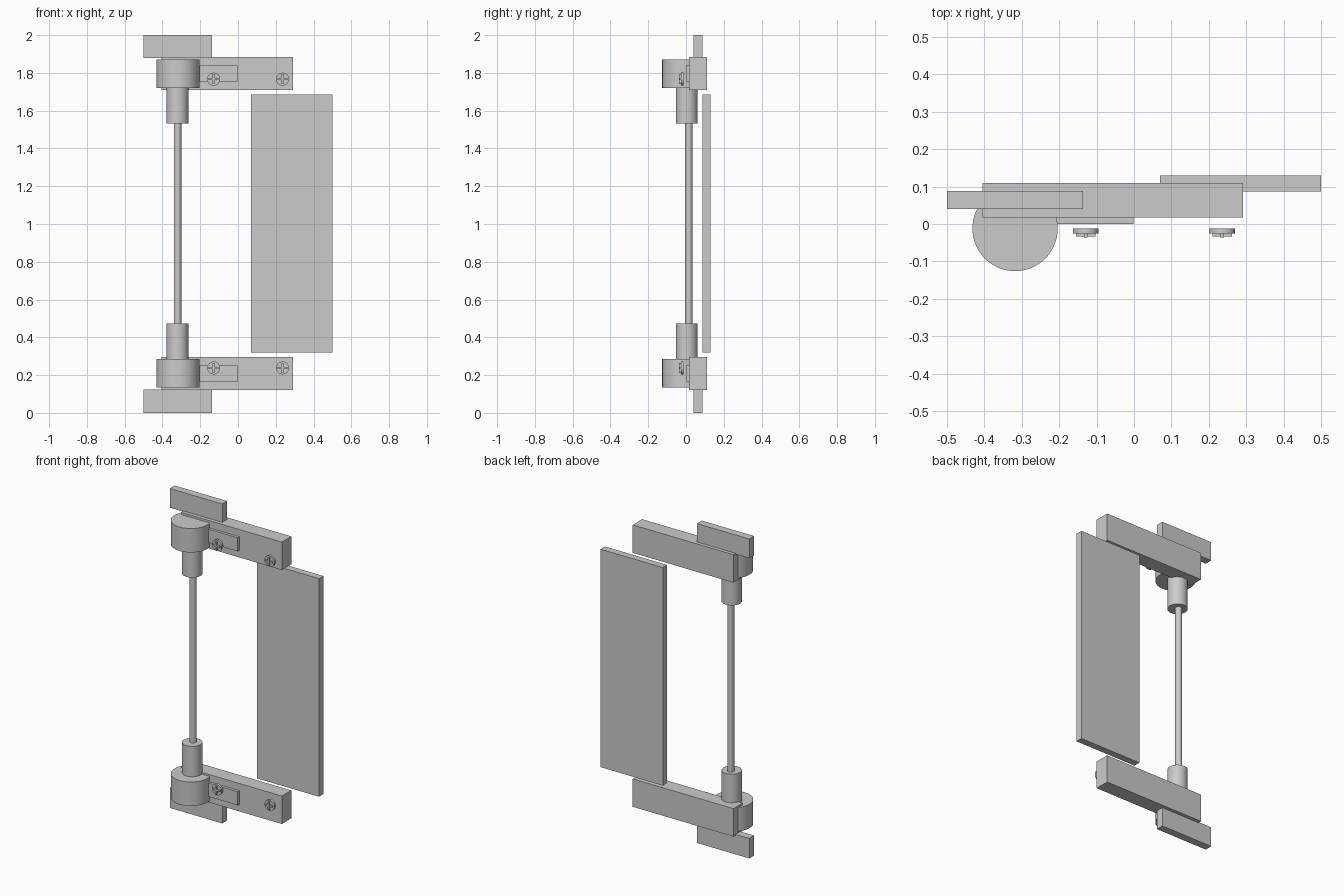
import bpy, bmesh, math
from mathutils import Matrix

if "Cube" in bpy.data.objects:
    bpy.data.objects.remove(bpy.data.objects["Cube"])

MID = 1.0025  # mirror height between the upper and lower hardware


def finish(name, bm, smooth=False):
    mesh = bpy.data.meshes.new(name)
    bm.to_mesh(mesh)
    bm.free()
    ob = bpy.data.objects.new(name, mesh)
    bpy.context.collection.objects.link(ob)
    if smooth:
        bpy.ops.object.select_all(action='DESELECT')
        ob.select_set(True)
        bpy.context.view_layer.objects.active = ob
        bpy.ops.object.shade_smooth_by_angle(angle=math.radians(35))
    return ob


def box(name, x0, x1, y0, y1, z0, z1):
    bm = bmesh.new()
    centre = Matrix.Translation(((x0 + x1) / 2, (y0 + y1) / 2, (z0 + z1) / 2))
    bmesh.ops.create_cube(bm, size=1, matrix=centre @ Matrix.Diagonal((x1 - x0, y1 - y0, z1 - z0, 1)))
    return finish(name, bm)


def cylinder(name, centre, radius, depth, along_y=False):
    bm = bmesh.new()
    m = Matrix.Translation(centre)
    if along_y:
        m = m @ Matrix.Rotation(math.pi / 2, 4, 'X')
    bmesh.ops.create_cone(bm, cap_ends=True, segments=64, radius1=radius,
                          radius2=radius, depth=depth, matrix=m)
    return finish(name, bm, True)


# Grip rod and door panel
cylinder("grip_rod", (-0.32, 0.014, MID), 0.02, 1.07)
box("panel", 0.07, 0.5, 0.087, 0.13, 0.32, 1.685)

# Outer end tabs
box("upper_tab", -0.5, -0.137, 0.04, 0.088, 1.88, 2.0)
box("lower_tab", -0.5, -0.137, 0.04, 0.088, 0.0, 0.125)

# Bracket hardware, repeated at both ends
for side, s in (("upper", 1), ("lower", -1)):
    def z(h):
        return MID + s * (h - MID)

    def slab(name, x0, x1, y0, y1, z0, z1):
        a, b = sorted((z(z0), z(z1)))
        box(f"{side}_{name}", x0, x1, y0, y1, a, b)

    slab("arm", -0.405, 0.292, 0.017, 0.11, 1.71, 1.885)
    slab("mount_plate", -0.25, -0.002, 0.0, 0.02, 1.755, 1.84)
    cylinder(f"{side}_hub", (-0.318, -0.012, z(1.796)), 0.114, 0.15)
    cylinder(f"{side}_collar", (-0.32, 0.004, z(1.626)), 0.058, 0.19)

    # Screw heads with raised crosses
    for i, x in enumerate((-0.129, 0.236)):
        c = z(1.767)
        n = f"{side}_screw_{i + 1}"
        cylinder(n + "_head", (x, -0.019, c), 0.034, 0.014, True)
        box(n + "_bar_across", x - 0.026, x + 0.026, -0.034, -0.02, c - 0.005, c + 0.005)
        box(n + "_bar_upright", x - 0.005, x + 0.005, -0.036, -0.02, c - 0.026, c + 0.026)
